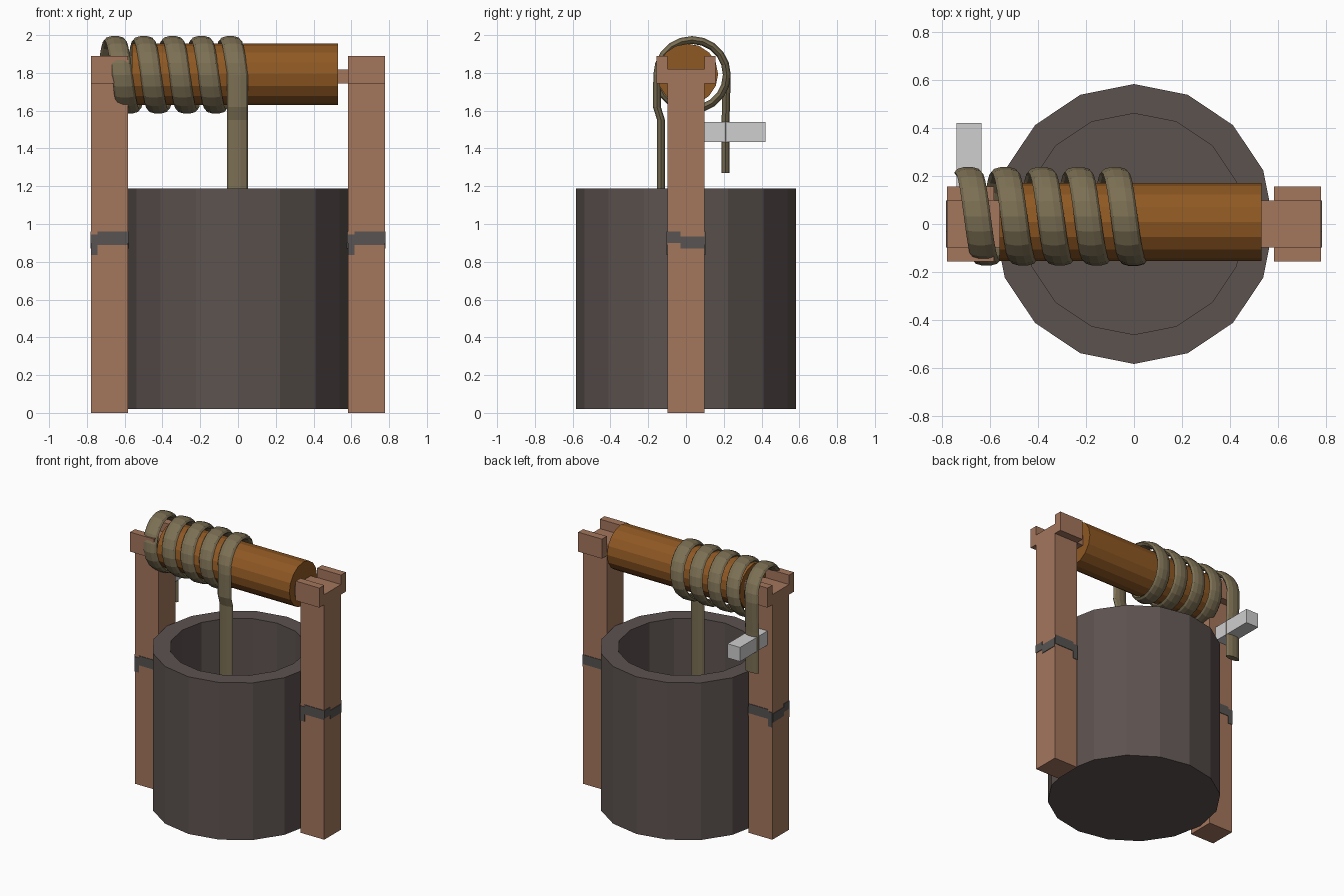
import bpy, bmesh
from math import sin, cos, pi
from mathutils import Matrix, Vector

cube = bpy.data.objects.get("Cube")
if cube:
    bpy.data.objects.remove(cube, do_unlink=True)


def material(name, rgb, rough=0.8):
    m = bpy.data.materials.new(name)
    m.use_nodes = True
    m.diffuse_color = (*rgb, 1)
    bsdf = m.node_tree.nodes["Principled BSDF"]
    bsdf.inputs["Base Color"].default_value = (*rgb, 1)
    bsdf.inputs["Roughness"].default_value = rough
    return m


STONE = material("dark stone", (0.108, 0.085, 0.078))
WOOD = material("pale wood", (0.37, 0.18, 0.108))
LOG = material("orange wood", (0.275, 0.098, 0.017))
ROPE = material("rope tan", (0.2, 0.16, 0.088))
METAL = material("light grey", (0.62, 0.62, 0.62))
BAND = material("band grey", (0.095, 0.088, 0.084))


def finish(name, bm, mat):
    bmesh.ops.recalc_face_normals(bm, faces=bm.faces)
    mesh = bpy.data.meshes.new(name)
    bm.to_mesh(mesh)
    bm.free()
    mesh.materials.append(mat)
    obj = bpy.data.objects.new(name, mesh)
    bpy.context.collection.objects.link(obj)
    return obj


def box(name, lo, hi, mat):
    lo, hi = Vector(lo), Vector(hi)
    bm = bmesh.new()
    bmesh.ops.create_cube(bm, size=1, matrix=Matrix.Translation((lo + hi) / 2)
                          @ Matrix.Diagonal((*(hi - lo), 1)))
    return finish(name, bm, mat)


def skin(bm, rings, caps=True):
    """Bridge successive rings of points with quads and close both ends."""
    rows = [[bm.verts.new(p) for p in ring] for ring in rings]
    n = len(rows[0])
    for a, b in zip(rows, rows[1:]):
        for i in range(n):
            j = (i + 1) % n
            bm.faces.new((a[i], a[j], b[j], b[i]))
    if caps:
        bm.faces.new(rows[0])
        bm.faces.new(rows[-1])


# Stone well: outer wall, flat rim and inner shaft
def circle(r, z, n=16):
    return [(r * sin(2 * pi * i / n), r * cos(2 * pi * i / n), z) for i in range(n)]


bm = bmesh.new()
skin(bm, [circle(0.582, 0.02), circle(0.582, 1.187), circle(0.46, 1.187), circle(0.46, 0.06)])
finish("well_wall", bm, STONE)

# Posts with a forked head, one profile extruded along x
half = [(0.098, 0), (0.098, 1.745), (0.155, 1.745), (0.155, 1.89), (0.098, 1.89), (0.098, 1.82)]
profile = half + [(-y, z) for y, z in reversed(half)]
for side, x0 in (("right", -0.778), ("left", 0.582)):
    x1 = x0 + 0.195
    bm = bmesh.new()
    skin(bm, [[(x, y, z) for y, z in profile] for x in (x0, x1)])
    finish(side + "_post", bm, WOOD)

    # Uneven grey band painted round each post
    t, y = 0.004, 0.098
    xm = x0 + 0.035
    for tag, s in (("front", -1), ("back", 1)):
        ya, yb = sorted((s * y, s * (y + t)))
        box(f"{side}_{tag}_band", (xm, ya, 0.89), (x1, yb, 0.96), BAND)
        box(f"{side}_{tag}_band_drip", (x0, ya, 0.835), (xm, yb, 0.945), BAND)
    for tag, xa, xb in (("outer", x1, x1 + t), ("inner", x0 - t, x0)):
        box(f"{side}_{tag}_band_high", (xa, -y, 0.9), (xb, -0.03, 0.96), BAND)
        box(f"{side}_{tag}_band_low", (xa, -0.03, 0.87), (xb, y, 0.935), BAND)

# Flat axle bar resting between the forks, and the winding drum on it
box("axle_bar", (-0.775, -0.097, 1.745), (0.774, 0.097, 1.819), WOOD)
bm = bmesh.new()
skin(bm, [[(x, 0.008 + 0.162 * cos(pi * i / 8), 1.793 + 0.162 * sin(pi * i / 8))
           for i in range(16)] for x in (-0.56, 0.53)])
finish("winding_drum", bm, LOG)

# Handle block behind the right post
box("handle", (-0.738, 0.098, 1.435), (-0.635, 0.42, 1.54), METAL)


# Flat rope: loose end, coils, then the strand hanging into the well
def rope_ring(x, y, z, angle):
    ring = []
    for i in range(10):
        a = 2 * pi * i / 10
        out = 0.022 * sin(a)
        ring.append((x + 0.056 * cos(a), y + out * cos(angle), z + out * sin(angle)))
    return ring


turns, steps, radius, cy, cz = 4.5, 20, 0.184, 0.032, 1.79
start, end = -0.69, -0.003
rings = [rope_ring(start, 0.21, z, 0) for z in (1.27, 1.57)]
count = int(turns * steps)
for k in range(count + 1):
    a = 2 * pi * k / steps
    x = start + (end - start) * k / count
    rings.append(rope_ring(x, cy + radius * cos(a), cz + radius * sin(a), a))
for y, z in ((-0.154, 1.62), (-0.132, 1.55), (-0.132, 0.6)):
    rings.append(rope_ring(end, y, z, pi))
bm = bmesh.new()
skin(bm, rings)
finish("rope", bm, ROPE)
